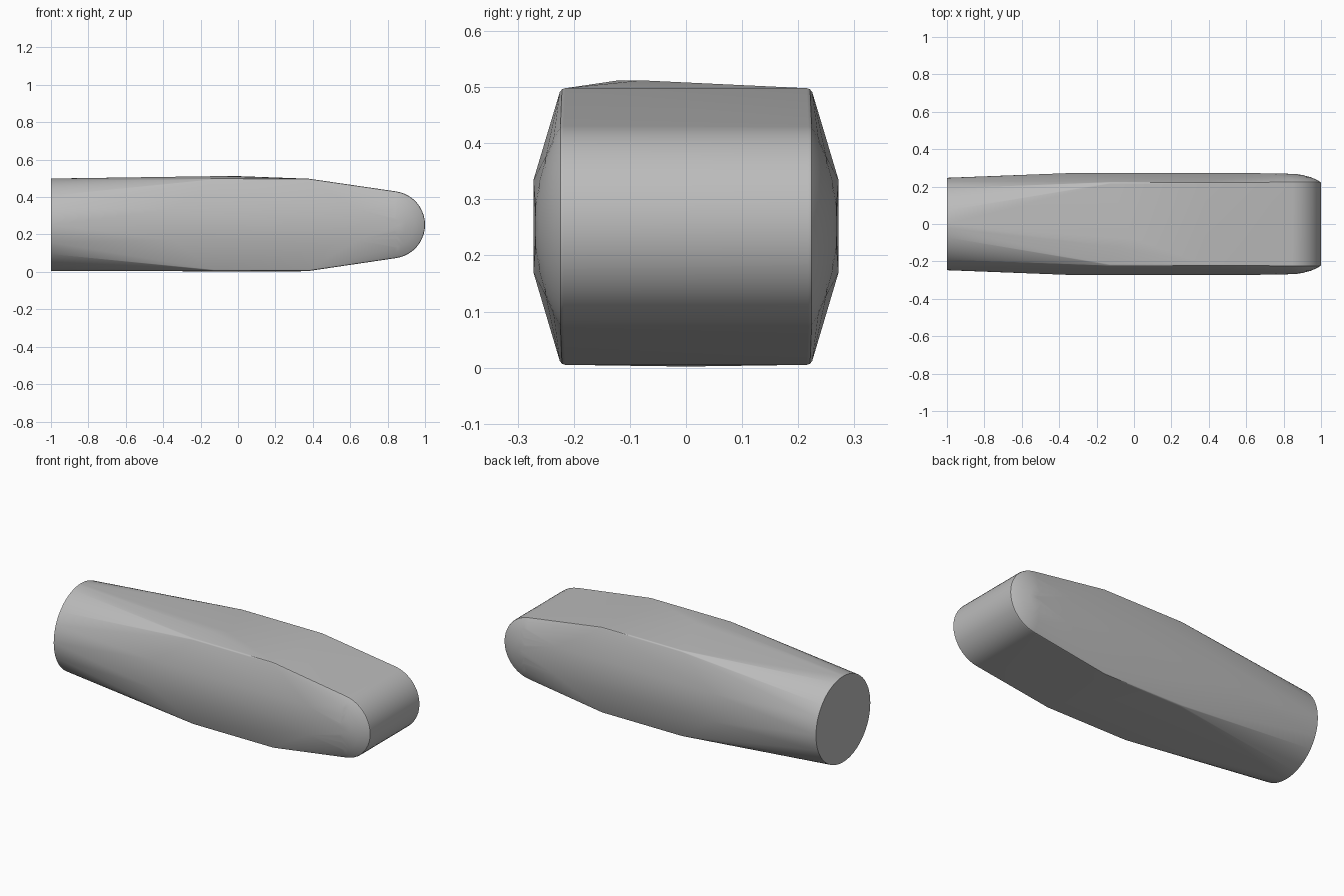
import bpy, bmesh, math

cube = bpy.data.objects.get("Cube")
if cube:
    bpy.data.objects.remove(cube, do_unlink=True)

MID = 0.252          # height of the long axis
points = []


def mirrored(x, y, z):
    """Add a point on both sides, y being the half width."""
    points.extend([(x, y, z), (x, -y, z)])


def rounded_edge(x, z, outward):
    """Softened long corner where the top or bottom meets the sides."""
    for y, drop in ((0.215, 0), (0.221, 0.002), (0.225, 0.007)):
        mirrored(x, y, z - outward * drop)


# Round neck
for i in range(64):
    a = math.tau * i / 64
    points.append((-1, 0.247 * math.cos(a), MID + 0.247 * math.sin(a)))

# Broad body: upper and lower corners, then the bulging side panels
for x in (-0.13, 0.38):
    rounded_edge(x, 0.498, 1)
    rounded_edge(x, 0.005, -1)
for x in (-0.35, 0.64):
    for z in (0.17, 0.334):
        mirrored(x, 0.272, z)

# Slight off-centre crown on top and shallow crown beneath
for x, y in ((-0.1, -0.12), (0, -0.08)):
    points.append((x, y, 0.512))
for x in (-0.05, 0.3):
    points.append((x, 0, 0.002))

# Rounded nose, arcs shrinking towards the sides
for y, radius in ((0.218, 0.18), (0.224, 0.178), (0.236, 0.158),
                  (0.25, 0.125), (0.262, 0.08), (0.268, 0.04)):
    for i in range(25):
        a = math.radians(-98 + 196 * i / 24)
        mirrored(0.82 + radius * math.cos(a), y, MID + radius * math.sin(a))

# Wrap a tight skin around the outline points
bm = bmesh.new()
for p in points:
    bm.verts.new(p)
bmesh.ops.convex_hull(bm, input=bm.verts[:], use_existing_faces=False)
loose = [v for v in bm.verts if not v.link_faces]
bmesh.ops.delete(bm, geom=loose, context='VERTS')
bmesh.ops.dissolve_limit(bm, angle_limit=math.radians(0.3),
                         verts=bm.verts[:], edges=bm.edges[:])
bmesh.ops.recalc_face_normals(bm, faces=bm.faces[:])
mesh = bpy.data.meshes.new("handle")
bm.to_mesh(mesh)
bm.free()
handle = bpy.data.objects.new("handle", mesh)
bpy.context.collection.objects.link(handle)

# Plain grey finish
grey = bpy.data.materials.new("plain grey")
grey.use_nodes = True
color = (0.5, 0.5, 0.5, 1)
grey.diffuse_color = color
grey.node_tree.nodes["Principled BSDF"].inputs["Base Color"].default_value = color
mesh.materials.append(grey)

# Smooth skin with a crisp neck rim
bpy.ops.object.select_all(action='DESELECT')
handle.select_set(True)
bpy.context.view_layer.objects.active = handle
bpy.ops.object.shade_smooth_by_angle(angle=math.radians(30))
weighted = handle.modifiers.new("even shading", 'WEIGHTED_NORMAL')
weighted.keep_sharp = True
